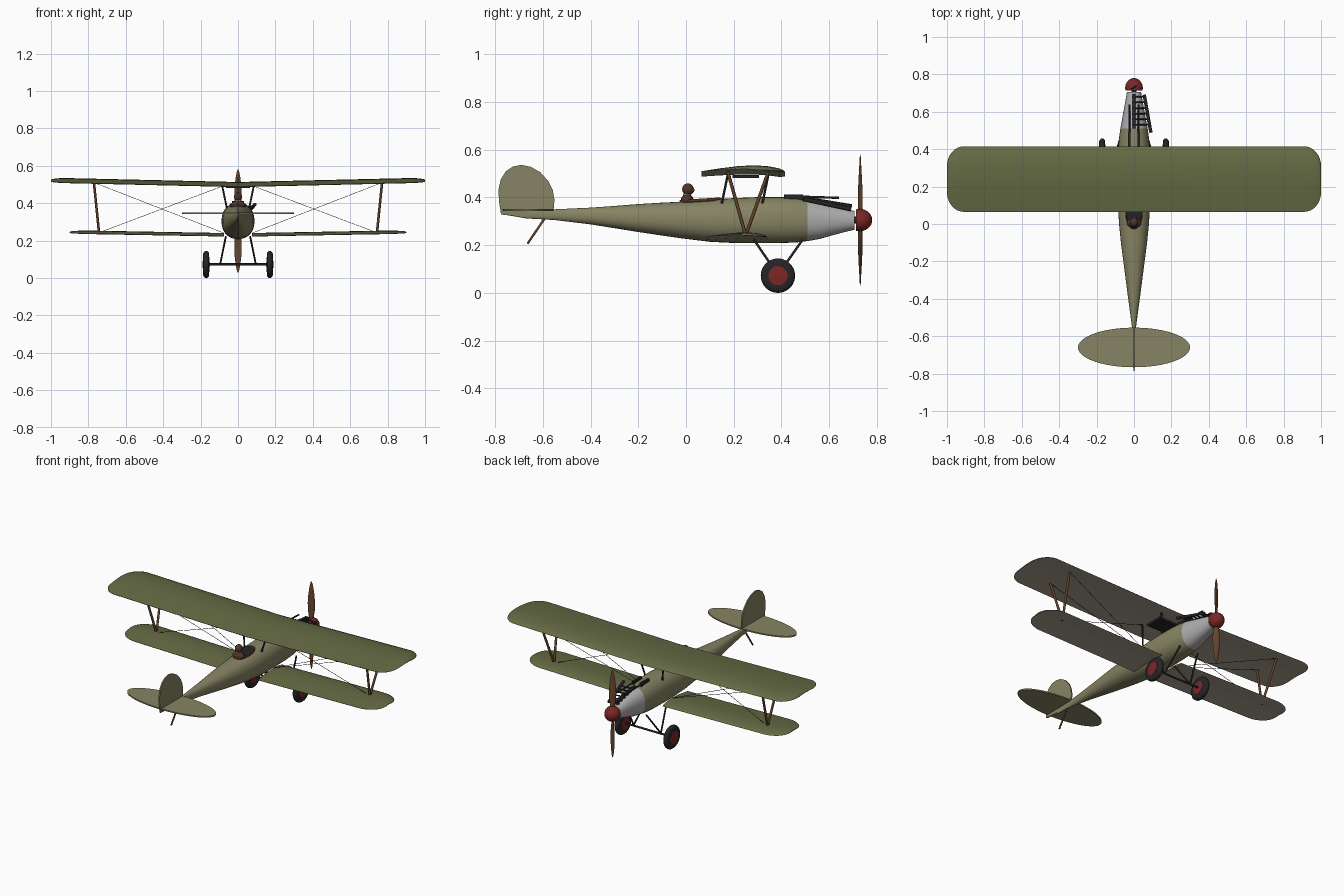
import bpy, bmesh, math
from mathutils import Vector

if "Cube" in bpy.data.objects:
    bpy.data.objects.remove(bpy.data.objects["Cube"])


def material(name, r, g, b):
    m = bpy.data.materials.new(name)
    m.diffuse_color = (r, g, b, 1)
    m.use_nodes = True
    m.node_tree.nodes["Principled BSDF"].inputs["Base Color"].default_value = m.diffuse_color
    return m


GREEN = material("green", 0.13, 0.145, 0.058)
PALE = material("pale_underside", 0.38, 0.35, 0.26)
OLIVE = material("olive", 0.24, 0.23, 0.125)
METAL = material("metal", 0.42, 0.42, 0.42)
DARK = material("dark", 0.018, 0.018, 0.02)
WOOD = material("wood", 0.14, 0.06, 0.028)
LEATHER = material("leather", 0.085, 0.035, 0.022)
RED = material("red", 0.2, 0.02, 0.02)


def finish(name, bm, *mats, angle=40):
    bmesh.ops.recalc_face_normals(bm, faces=bm.faces[:])
    me = bpy.data.meshes.new(name)
    if len(mats) == 2:
        bm.normal_update()
        for f in bm.faces:
            f.material_index = 1 if f.normal.z < -0.05 else 0
    bm.to_mesh(me)
    bm.free()
    for m in mats:
        me.materials.append(m)
    ob = bpy.data.objects.new(name, me)
    bpy.context.collection.objects.link(ob)
    bpy.ops.object.select_all(action='DESELECT')
    ob.select_set(True)
    bpy.context.view_layer.objects.active = ob
    bpy.ops.object.shade_smooth_by_angle(angle=math.radians(angle))
    return ob


def loft(name, rings, *mats, angle=40):
    bm = bmesh.new()
    vs = [[bm.verts.new(p) for p in ring] for ring in rings]
    n = len(vs[0])
    for a, b in zip(vs, vs[1:]):
        for i in range(n):
            bm.faces.new((a[i], a[(i + 1) % n], b[(i + 1) % n], b[i]))
    bm.faces.new(vs[0])
    bm.faces.new(vs[-1])
    return finish(name, bm, *mats, angle=angle)


def rod(name, a, b, r, mat, sides=10):
    a, b = Vector(a), Vector(b)
    q = (b - a).to_track_quat('Z', 'Y')
    ring = [q @ Vector((r * math.cos(t), r * math.sin(t), 0))
            for t in (2 * math.pi * i / sides for i in range(sides))]
    return loft(name, [[a + p for p in ring], [b + p for p in ring]], mat, angle=50)


def lathe_x(name, cx, cy, cz, profile, mat, sides=40):
    rings = [[(cx + x, cy + r * math.cos(t), cz + r * math.sin(t))
              for t in (2 * math.pi * i / sides for i in range(sides))] for x, r in profile]
    return loft(name, rings, mat)


def ellipsoid(name, loc, size, mat):
    bm = bmesh.new()
    bmesh.ops.create_uvsphere(bm, u_segments=24, v_segments=14, radius=1)
    for v in bm.verts:
        v.co = Vector(loc) + Vector([c * s for c, s in zip(v.co, size)])
    return finish(name, bm, mat)


def box(name, loc, size, mat):
    bm = bmesh.new()
    bmesh.ops.create_cube(bm, size=1)
    for v in bm.verts:
        v.co = Vector(loc) + Vector([c * s for c, s in zip(v.co, size)])
    return finish(name, bm, mat)


def plate(name, pts, offset, mat):
    o = Vector(offset)
    return loft(name, [[Vector(p) - o for p in pts], [Vector(p) + o for p in pts]], mat)


# Fuselage and nose cowling: y, half width, top, bottom
def body_ring(y, w, top, bot, n=32):
    ring = []
    for i in range(n):
        t = 2 * math.pi * i / n
        c, s = math.cos(t), math.sin(t)
        ring.append((w * math.copysign(abs(c) ** 0.9, c), y,
                     (top + bot) / 2 + (top - bot) / 2 * math.copysign(abs(s) ** 0.9, s)))
    return ring


BODY = [(-0.775, 0.003, 0.345, 0.33), (-0.67, 0.004, 0.347, 0.312), (-0.55, 0.011, 0.35, 0.305),
        (-0.4, 0.031, 0.357, 0.287), (-0.3, 0.044, 0.364, 0.271), (-0.2, 0.057, 0.372, 0.255),
        (-0.1, 0.07, 0.378, 0.24), (0, 0.08, 0.383, 0.226), (0.1, 0.086, 0.39, 0.214),
        (0.2, 0.088, 0.397, 0.209), (0.3, 0.088, 0.401, 0.208), (0.4, 0.085, 0.401, 0.209),
        (0.46, 0.08, 0.399, 0.211), (0.51, 0.073, 0.392, 0.217)]
NOSE = [BODY[-1], (0.56, 0.064, 0.38, 0.226), (0.62, 0.053, 0.366, 0.243),
        (0.67, 0.044, 0.353, 0.256), (0.705, 0.038, 0.343, 0.264)]
loft("fuselage", [body_ring(*b) for b in BODY], OLIVE)
loft("nose_cowling", [body_ring(*b) for b in NOSE], METAL)


# Wings: cambered section lofted across the span, rounded tips
FOIL = [(0, 0), (0.02, 0.25), (0.08, 0.55), (0.2, 0.86), (0.35, 1), (0.55, 0.9), (0.78, 0.52), (1, 0.06),
        (1, 0), (0.78, 0.2), (0.5, 0.36), (0.25, 0.28), (0.07, -0.05)]


def wing(name, xs, span, tip, yc, half, flat, z0, slope, thick):
    rings = []
    for x in xs:
        s = max(0, (abs(x) - (span - tip)) / tip)
        k = math.sqrt(max(0, 1 - s * s))
        h = flat + (half - flat) * k
        th = thick * (0.3 + 0.7 * k)
        rings.append([(x, yc + h - 2 * h * u, z0 + slope * abs(x) + th * v + (thick - th) * 0.3)
                      for u, v in FOIL])
    return loft(name, rings, GREEN, PALE)


def tip_xs(root, span, tip):
    return [root] + [span - tip + tip * math.sin(math.pi / 2 * i / 8) for i in range(9)]


up = tip_xs(0, 1.0, 0.09)
wing("upper_wing", [-x for x in up[:0:-1]] + up, 1.0, 0.09, 0.24, 0.175, 0.07, 0.487, 0.023, 0.026)
for s, side in ((-1, "left"), (1, "right")):
    wing(side + "_lower_wing", [s * x for x in tip_xs(0.075, 0.9, 0.12)],
         0.9, 0.12, 0.215, 0.125, 0.03, 0.221, 0.018, 0.018)

# Radiator under the upper wing
box("radiator", (0, 0.25, 0.488), (0.13, 0.11, 0.012), DARK)

# Tailplane, fin and rudder, skid
plate("tailplane", [(0.3 * math.cos(t), -0.66 + 0.106 * math.sin(t), 0.347)
                    for t in (2 * math.pi * i / 48 for i in range(48))], (0, 0, 0.004), OLIVE)
FIN = [(-0.775, 0.328), (-0.783, 0.38), (-0.786, 0.43), (-0.776, 0.475), (-0.755, 0.509), (-0.725, 0.529),
       (-0.69, 0.536), (-0.65, 0.528), (-0.61, 0.505), (-0.577, 0.468), (-0.558, 0.43), (-0.551, 0.39),
       (-0.555, 0.34), (-0.66, 0.318)]
plate("tail_fin", [(0, y, z) for y, z in FIN], (0.004, 0, 0), OLIVE)
rod("tail_skid", (0, -0.59, 0.315), (0, -0.664, 0.206), 0.005, WOOD)

# Struts, bracing wires and landing gear, both sides
for s, side in ((-1, "left"), (1, "right")):
    for y, part in ((0.175, "rear"), (0.345, "front")):
        rod(f"{side}_{part}_wing_strut", (s * 0.743, 0.25, 0.24), (s * 0.77, y, 0.508), 0.007, WOOD)
        rod(f"{side}_{part}_centre_strut", (s * 0.06, y - 0.025, 0.375), (s * 0.085, y, 0.495), 0.005, DARK)
        rod(f"{side}_{part}_lift_wire", (s * 0.075, 0.25, 0.24), (s * 0.765, y, 0.508), 0.0013, DARK, 6)
    rod(side + "_landing_wire", (s * 0.085, 0.175, 0.49), (s * 0.743, 0.25, 0.242), 0.0013, DARK, 6)
    for y, part in ((0.285, "rear"), (0.488, "front")):
        rod(f"{side}_{part}_gear_strut", (s * 0.065, y, 0.222), (s * 0.095, 0.385, 0.075), 0.005, DARK)
    tyre = [(-0.016, 0.045), (-0.016, 0.058), (-0.012, 0.067), (-0.005, 0.072),
            (0.005, 0.072), (0.012, 0.067), (0.016, 0.058), (0.016, 0.045)]
    lathe_x(side + "_tyre", s * 0.17, 0.385, 0.072, tyre, DARK)
    lathe_x(side + "_wheel_disc", s * 0.17, 0.385, 0.072,
            [(-0.019, 0.01), (-0.017, 0.04), (0.017, 0.04), (0.019, 0.01)], RED)
    # Guns
    rod(side + "_gun_barrel", (s * 0.025, 0.46, 0.404), (s * 0.025, 0.64, 0.398), 0.005, DARK)
    box(side + "_gun_body", (s * 0.025, 0.45, 0.401), (0.014, 0.08, 0.022), DARK)
rod("axle", (-0.18, 0.385, 0.073), (0.18, 0.385, 0.073), 0.006, DARK)

# Engine cylinders and exhaust pipe
for i in range(6):
    y = 0.53 + i * 0.03
    top = 0.397 - i * 0.005
    rod(f"cylinder_{i + 1}", (0, y, 0.335), (0, y, top), 0.012, DARK, 14)
    rod(f"exhaust_stub_{i + 1}", (0, y, top - 0.012), (0.085 - i * 0.006, y, 0.382 - i * 0.006), 0.004, DARK, 8)
rod("camshaft_cover", (0, 0.51, 0.393), (0, 0.695, 0.363), 0.009, DARK)
rod("exhaust_pipe", (0.055, 0.69, 0.35), (0.09, 0.49, 0.393), 0.009, DARK, 14)

# Propeller, shaft and spinner
for s, part in ((1, "upper"), (-1, "lower")):
    rings = []
    for r, w, twist in ((0.02, 0.018, 45), (0.06, 0.03, 34), (0.1, 0.041, 27), (0.14, 0.043, 22),
                        (0.19, 0.037, 18), (0.235, 0.025, 15), (0.262, 0.014, 13), (0.275, 0.004, 12)):
        a, th = math.radians(twist), 0.012 * (1 - r / 0.36)
        ring = []
        for i in range(14):
            t = 2 * math.pi * i / 14
            u, v = w / 2 * math.cos(t), th / 2 * math.sin(t)
            ring.append((s * (u * math.cos(a) - v * math.sin(a)),
                         0.73 + u * math.sin(a) + v * math.cos(a), 0.305 + s * r))
        rings.append(ring)
    loft(part + "_propeller_blade", rings, WOOD)
rod("propeller_shaft", (0, 0.69, 0.305), (0, 0.73, 0.305), 0.014, DARK, 16)
dome = [(0.713, 0.045)] + [(0.725 + 0.055 * math.sin(t), 0.047 * math.cos(t) + 0.0005)
                           for t in (math.pi / 2 * i / 8 for i in range(9))]
loft("spinner", [[(r * math.cos(t), y, 0.305 + r * math.sin(t))
                  for t in (2 * math.pi * i / 32 for i in range(32))] for y, r in dome], RED)

# Cockpit rim, opening, windscreen and pilot
bpy.ops.mesh.primitive_torus_add(major_segments=40, minor_segments=10, major_radius=1, minor_radius=0.1)
rim = bpy.context.object
rim.name = "cockpit_rim"
for v in rim.data.vertices:
    x, y, z = v.co
    v.co = (x * 0.042, 0.06 + y * 0.08, 0.388 + z * 0.07 + y * 0.005)
rim.data.materials.append(LEATHER)
bpy.ops.object.shade_smooth_by_angle(angle=math.radians(40))
plate("cockpit_opening", [(0.042 * math.cos(t), 0.06 + 0.08 * math.sin(t), 0.39 + 0.005 * math.sin(t))
                          for t in (2 * math.pi * i / 32 for i in range(32))], (0, 0, 0.003), DARK)
ellipsoid("pilot_shoulders", (0, 0.005, 0.39), (0.038, 0.026, 0.024), LEATHER)
ellipsoid("pilot_head", (0, 0.008, 0.434), (0.022, 0.024, 0.025), LEATHER)
ellipsoid("pilot_face", (0, 0.015, 0.431), (0.017, 0.02, 0.018), WOOD)
ellipsoid("pilot_scarf", (0, 0.005, 0.411), (0.017, 0.017, 0.009), PALE)
